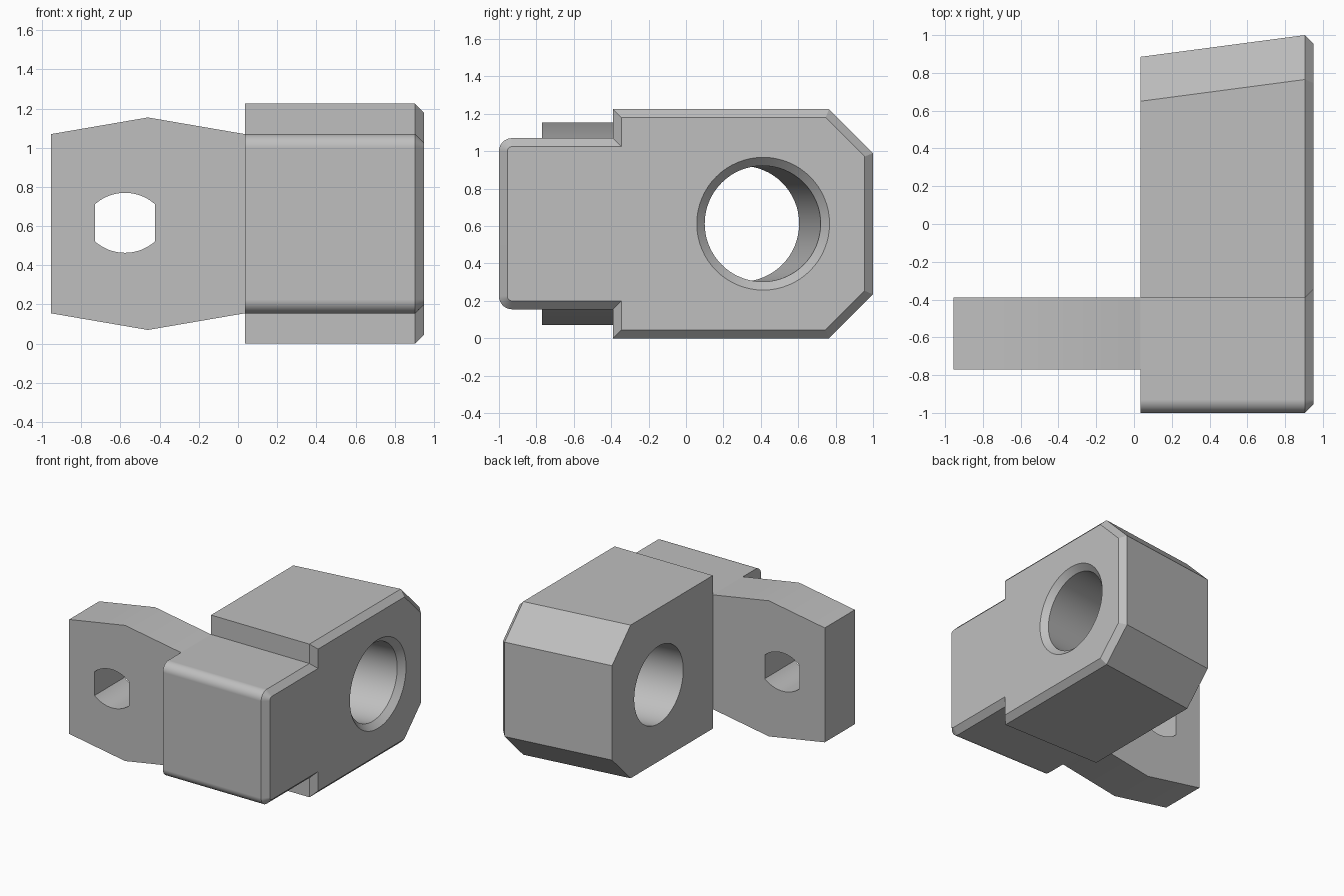
import bpy, bmesh, math
from mathutils import Vector

cube = bpy.data.objects.get("Cube")
if cube:
    bpy.data.objects.remove(cube, do_unlink=True)

X0, XC, X1 = 0.035, 0.905, 0.95      # inner side, chamfer start, outer side
CHAMFER = X1 - XC
SKEW = 0.115                         # rear and bore lean over the block width
MID_Z = 0.6125

grey = bpy.data.materials.new("machined grey")
grey.use_nodes = True
colour = (0.52, 0.52, 0.52, 1)
grey.diffuse_color = colour
grey.node_tree.nodes["Principled BSDF"].inputs["Base Color"].default_value = colour


def loft(name, rings):
    """Skin a list of equal-length rings and cap both ends."""
    bm = bmesh.new()
    loops = [[bm.verts.new(p) for p in ring] for ring in rings]
    for a, b in zip(loops, loops[1:]):
        for i in range(len(a)):
            j = (i + 1) % len(a)
            bm.faces.new((a[i], a[j], b[j], b[i]))
    bm.faces.new(loops[0])
    bm.faces.new(loops[-1])
    bmesh.ops.recalc_face_normals(bm, faces=bm.faces)
    mesh = bpy.data.meshes.new(name)
    bm.to_mesh(mesh)
    bm.free()
    mesh.materials.append(grey)
    obj = bpy.data.objects.new(name, mesh)
    bpy.context.collection.objects.link(obj)
    return obj


def arc(cx, cy, r, start, end, n):
    return [Vector((cx + r * math.cos(t), cy + r * math.sin(t)))
            for t in (math.radians(start + (end - start) * i / n) for i in range(n + 1))]


def inset(points, d):
    """Mitred inward offset of a counter-clockwise outline."""
    out = []
    for i, p in enumerate(points):
        a = (p - points[i - 1]).normalized()
        b = (points[(i + 1) % len(points)] - p).normalized()
        na, nb = Vector((-a.y, a.x)), Vector((-b.y, b.x))
        out.append(p + (na + nb) * d / (1 + na.dot(nb)))
    return out


def cut(obj, cutter):
    mod = obj.modifiers.new("hole", 'BOOLEAN')
    mod.operation, mod.solver, mod.object = 'DIFFERENCE', 'EXACT', cutter
    bpy.ops.object.select_all(action='DESELECT')
    bpy.context.view_layer.objects.active = obj
    obj.select_set(True)
    bpy.ops.object.modifier_apply(modifier=mod.name)
    bpy.data.objects.remove(cutter, do_unlink=True)
    bpy.ops.object.shade_smooth_by_angle(angle=math.radians(30))
    obj.modifiers.new("clean shading", 'WEIGHTED_NORMAL').keep_sharp = True


# Block: lower half of the side outline, mirrored for the upper half
R = 0.07
lower = arc(-1 + R, 0.155 + R, R, 180, 270, 10)
lower += [Vector(p) for p in ((-0.39, 0.155), (-0.39, 0), (0.765, 0), (1, 0.235))]
outline = lower + [Vector((p.x, 2 * MID_Z - p.y)) for p in reversed(lower)]
block = loft("block", [
    [(X0, p.x - (SKEW if p.x > 0.5 else 0), p.y) for p in outline],
    [(XC, p.x, p.y) for p in outline],
    [(X1, p.x, p.y) for p in inset(outline, CHAMFER)]])

# Leaning bore with a countersunk mouth
slope = SKEW / (XC - X0)
bore = [(X0 - 0.1, 0.41 - SKEW - 0.1 * slope, 0.31), (XC, 0.41, 0.31),
        (X1 + CHAMFER, 0.415, 0.31 + 2 * CHAMFER)]
cut(block, loft("bore_cutter", [
    [(x, p.x, p.y) for p in arc(y, MID_Z, r, 0, 354.375, 63)] for x, y, r in bore]))

# Side tab with peaked top and bottom
tab_low = [(-0.955, 0.155), (-0.46, 0.07), (X0, 0.155)]
tab_outline = tab_low + [(x, 2 * MID_Z - z) for x, z in reversed(tab_low)]
tab = loft("side_tab", [[(x, y, z) for x, z in tab_outline] for y in (-0.77, -0.39)])

# Tab hole: flat sides with shallow arcs above and below
half = math.degrees(math.asin(0.153 / 0.231))
hx, hz, drop = -0.577, 0.617, 0.078
hole = arc(hx, hz - drop, 0.231, 90 - half, 90 + half, 20)
hole += arc(hx, hz + drop, 0.231, 270 - half, 270 + half, 20)
cut(tab, loft("tab_hole_cutter", [[(p.x, y, p.y) for p in hole] for y in (-0.9, -0.3)]))
